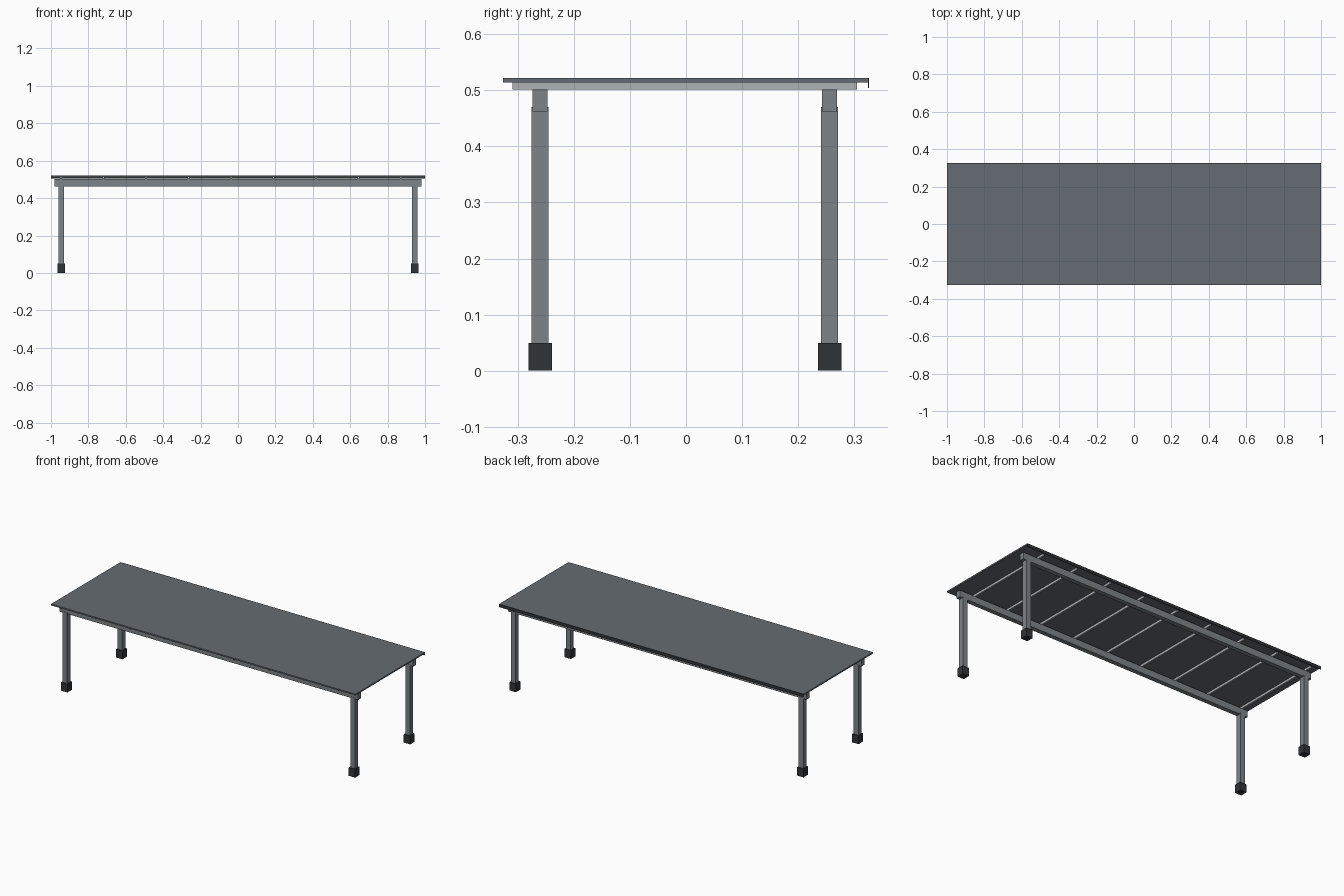
import bpy

if "Cube" in bpy.data.objects:
    bpy.data.objects.remove(bpy.data.objects["Cube"])


def material(name, rgb):
    m = bpy.data.materials.new(name)
    m.diffuse_color = (*rgb, 1)
    m.use_nodes = True
    m.node_tree.nodes["Principled BSDF"].inputs["Base Color"].default_value = m.diffuse_color
    return m


STEEL = material("steel_grey", (0.20, 0.23, 0.25))
PALE = material("pale_grey", (0.42, 0.45, 0.47))
TOP = material("slate_top", (0.13, 0.15, 0.17))
RUBBER = material("dark_rubber", (0.03, 0.033, 0.037))


def box(name, x, y, z, mat):
    """Box from (min, max) ranges on each axis."""
    bpy.ops.mesh.primitive_cube_add(
        size=1, location=[(a + b) / 2 for a, b in (x, y, z)])
    ob = bpy.context.object
    ob.name = name
    ob.scale = [b - a for a, b in (x, y, z)]
    bpy.ops.object.transform_apply(location=False, rotation=False, scale=True)
    ob.data.materials.append(mat)
    return ob


def around(c, width):
    return (c - width / 2, c + width / 2)


# Table top and the thin lip hanging along its back edge
box("table_top", (-1, 1), (-0.326, 0.324), (0.514, 0.522), TOP)
box("back_lip", (-1, 1), (0.324, 0.326), (0.504, 0.522), RUBBER)

# Cross battens under the top
for i in range(9):
    box(f"cross_batten_{i + 1}", around(-0.947 + i * 0.2274, 0.01),
        (-0.309, 0.305), (0.501, 0.514), PALE)

# Long rails, each carried by two legs with block feet
for row, y in (("front", -0.26), ("back", 0.256)):
    box(f"{row}_rail", (-0.98, 0.98), around(y, 0.027), (0.462, 0.501), STEEL)
    for side, x in (("left", -0.945), ("right", 0.945)):
        box(f"{row}_{side}_leg", around(x, 0.03), around(y, 0.03),
            (0.04, 0.47), STEEL)
        box(f"{row}_{side}_foot", around(x, 0.042), around(y, 0.042),
            (0, 0.049), RUBBER)
